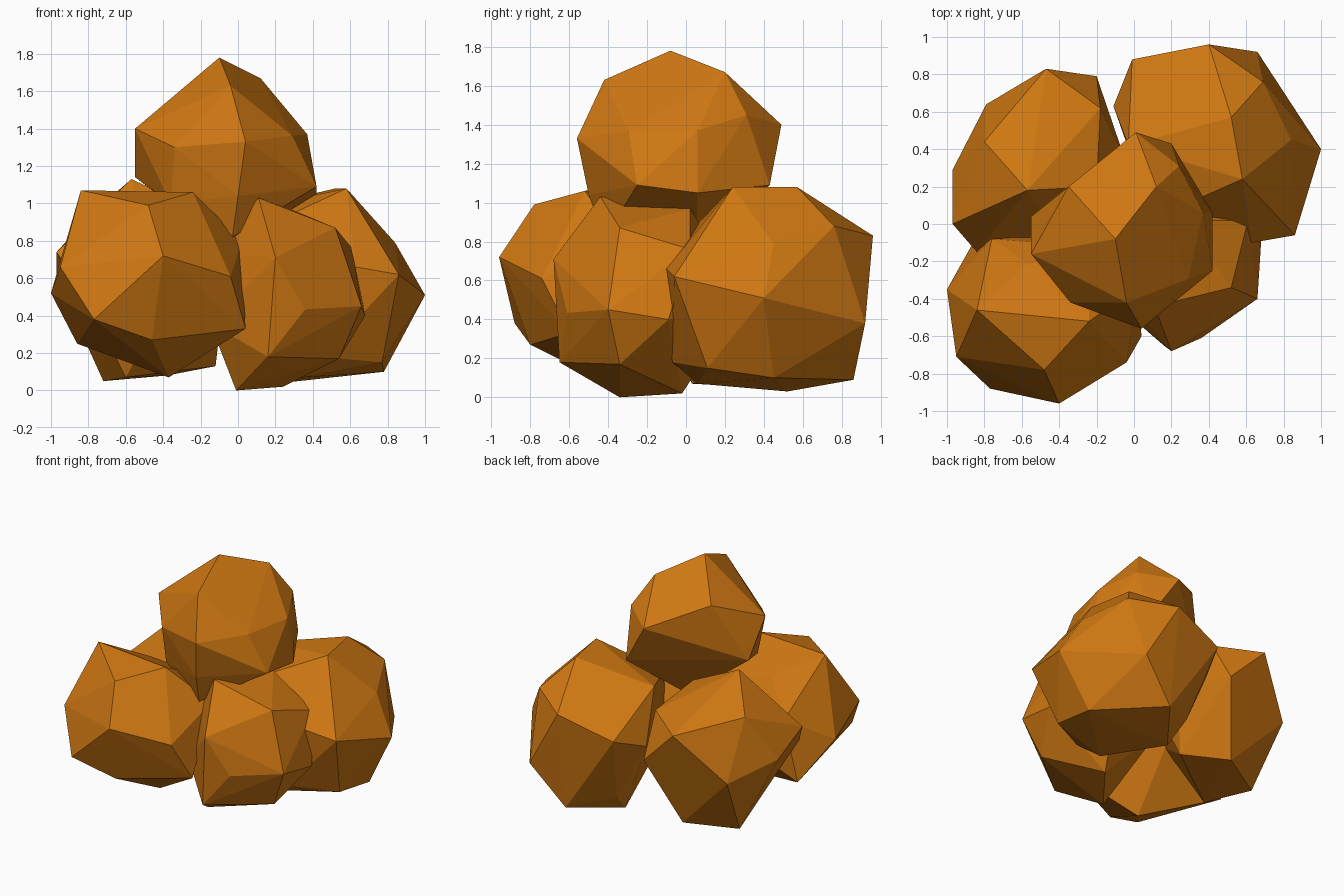
import bpy, bmesh, math
from mathutils import Vector

ochre = bpy.data.materials.new("ochre_stone")
ochre.diffuse_color = (0.62, 0.185, 0.006, 1)


def dodecahedron(centre, radius):
    """Corner points of a dodecahedron: the face centres of an icosahedron."""
    bm = bmesh.new()
    bmesh.ops.create_icosphere(bm, subdivisions=1, radius=1)
    pts = [centre + f.calc_center_median().normalized() * radius for f in bm.faces]
    bm.free()
    return pts


def rock(name, centre, radius, corners):
    """Faceted boulder: a dodecahedral stone whose nearby points give way to chosen corners."""
    corners = [Vector(c) for c in corners]
    base = [p for p in dodecahedron(Vector(centre), radius)
            if all((p - c).length > 0.30 for c in corners)]
    bm = bmesh.new()
    for p in corners + base:
        bm.verts.new(p)
    bmesh.ops.convex_hull(bm, input=bm.verts[:])
    loose = [v for v in bm.verts if not v.link_faces]
    bmesh.ops.delete(bm, geom=loose, context='VERTS')
    bmesh.ops.dissolve_limit(bm, angle_limit=math.radians(3),
                             verts=bm.verts[:], edges=bm.edges[:])
    bmesh.ops.recalc_face_normals(bm, faces=bm.faces[:])
    mesh = bpy.data.meshes.new(name)
    bm.to_mesh(mesh)
    bm.free()
    mesh.materials.append(ochre)
    obj = bpy.data.objects.new(name, mesh)
    bpy.context.collection.objects.link(obj)


# Four stones on the ground
rock("front_left_rock", (-0.48, -0.48, 0.57), 0.46, [
    (-1.0, -.35, .52), (-.95, -.71, .66), (-.84, -.46, 1.07), (-.48, -.78, .99),
    (-.24, -.52, 1.06), (-.40, -.96, .72), (-.77, -.88, .38), (-.46, -.80, .27),
    (-.04, -.74, .61), (.04, -.60, .33), (-.37, -.40, .07), (-.86, -.10, .25),
    (.02, -.34, .80), (-.76, -.08, .70), (-.25, -.12, .85)])

rock("front_right_rock", (0.22, -0.18, 0.52), 0.46, [
    (.11, -.44, 1.03), (.20, -.68, .71), (.16, -.65, .18), (.66, -.40, .45),
    (.54, -.34, .17), (-.01, -.34, 0), (.24, -.02, .02), (.52, -.34, .87),
    (.68, -.09, .40), (.61, .02, .76), (-.15, -.38, .36), (-.13, -.28, .74),
    (.28, .02, .97)])

rock("back_right_rock", (0.44, 0.43, 0.56), 0.48, [
    (1.0, .40, .51), (.58, .24, 1.08), (.52, .57, 1.08), (.40, .96, .83),
    (.86, -.06, .62), (.69, .76, .88), (-.01, .88, .70), (.66, .92, .38),
    (.78, .45, .10), (.40, .86, .09), (.14, .52, .03), (.77, .11, .15),
    (.35, .06, .07), (.84, .45, .79), (-.11, .63, .60), (.15, .05, .88),
    (.10, .68, .18), (-.03, .42, .95), (.63, -.10, .66), (.45, -.07, .18)])

rock("back_left_rock", (-0.52, 0.33, 0.57), 0.48, [
    (-.57, .18, 1.13), (-.80, .44, .93), (-.47, .83, .85), (-.18, .62, .89),
    (-.97, .29, .60), (-.97, 0, .74), (-.84, -.15, .55), (-.72, .39, .05),
    (-.79, .64, .50), (-.20, .79, .58), (-.12, .35, .13), (-.38, .58, .08),
    (-.60, .03, .07), (-.06, .38, .65), (-.20, .20, .96)])

# One stone resting on top
rock("top_rock", (-0.06, -0.04, 1.28), 0.44, [
    (-.10, -.08, 1.78), (.12, .20, 1.67), (-.04, -.42, 1.63), (.04, -.56, 1.33),
    (-.55, -.16, 1.40), (-.55, .04, 1.14), (-.35, .20, 1.56), (.01, .49, 1.40),
    (.37, .06, 1.37), (.42, -.25, 1.09), (.42, .06, 1.05), (.20, .43, 1.09),
    (-.34, -.42, 1.30), (-.36, -.34, 1.0), (-.03, -.42, .82), (-.05, .05, .76),
    (.24, .31, 1.45), (0, -.50, 1.04)])
